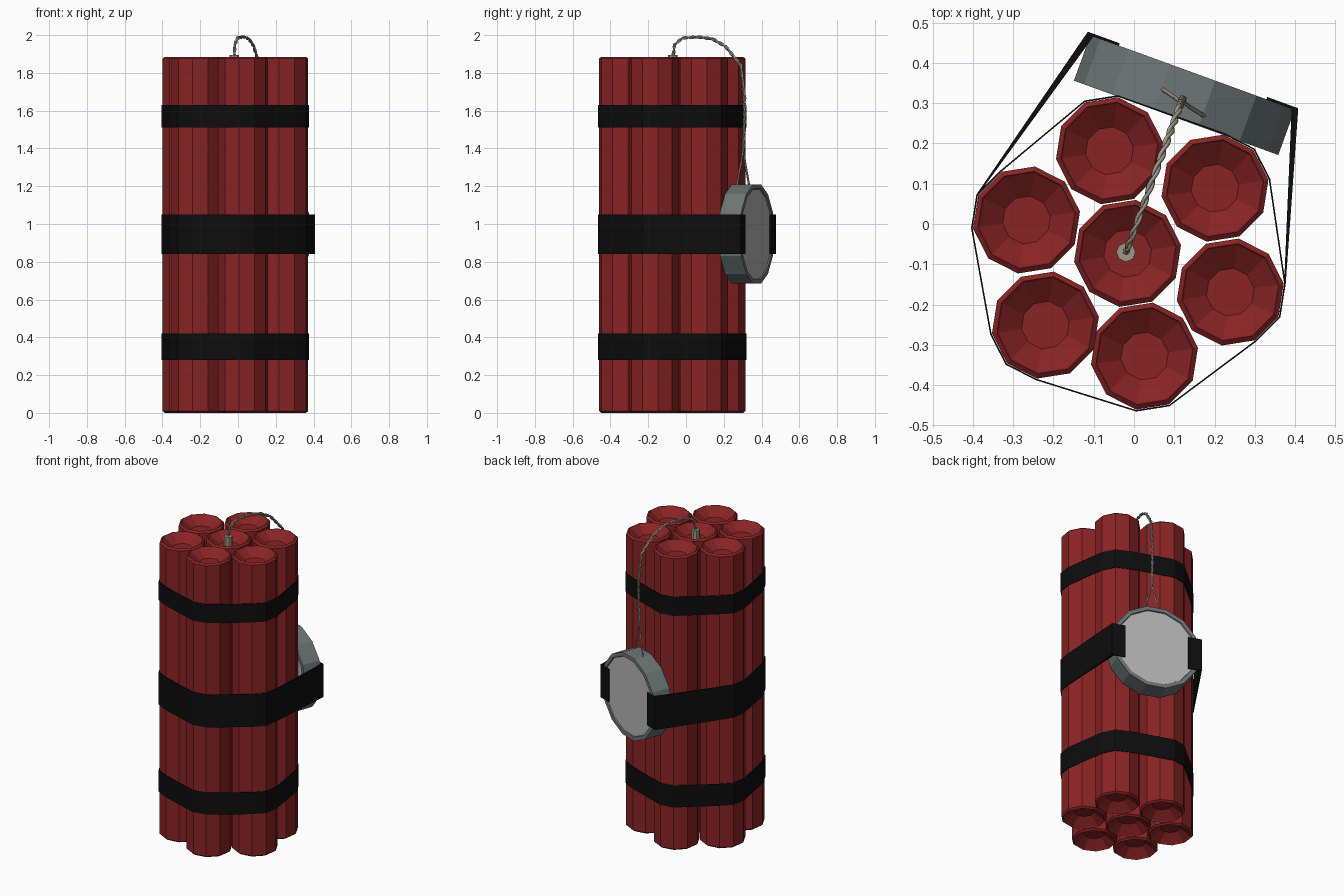
import bpy, bmesh, math
from mathutils import Vector, Matrix
from mathutils.geometry import convex_hull_2d

if "Cube" in bpy.data.objects:
    bpy.data.objects.remove(bpy.data.objects["Cube"])


def mat(name, rgb):
    m = bpy.data.materials.new(name)
    m.diffuse_color = (*rgb, 1)
    m.use_nodes = True
    m.node_tree.nodes["Principled BSDF"].inputs["Base Color"].default_value = m.diffuse_color
    return m


RED = mat("dark red", (0.25, 0.017, 0.017))
BLACK = mat("strap black", (0.004, 0.004, 0.004))
STEEL = mat("casing grey", (0.15, 0.18, 0.18))
PALE = mat("face grey", (0.47, 0.47, 0.47))
WIRE = mat("wire beige", (0.34, 0.31, 0.24))


def finish(name, bm, mats):
    bmesh.ops.recalc_face_normals(bm, faces=bm.faces)
    me = bpy.data.meshes.new(name)
    bm.to_mesh(me)
    bm.free()
    for m in mats:
        me.materials.append(m)
    ob = bpy.data.objects.new(name, me)
    bpy.context.collection.objects.link(ob)
    return ob


def lathe(name, profile, sides, mats, matrix=Matrix(), turn=0.0, cap_mat=0):
    """Spin (radius, height) pairs about local z, capping both ends."""
    bm = bmesh.new()
    rings = []
    for r, h in profile:
        rings.append([bm.verts.new(matrix @ Vector((
            r * math.cos(turn + k * math.tau / sides),
            r * math.sin(turn + k * math.tau / sides), h))) for k in range(sides)])
    for a, b in zip(rings, rings[1:]):
        for k in range(sides):
            j = (k + 1) % sides
            bm.faces.new((a[k], a[j], b[j], b[k]))
    for ring in (rings[0], rings[-1]):
        bm.faces.new(ring).material_index = cap_mat
    return finish(name, bm, mats)


def ribbon(name, outer, inner, z0, z1, closed):
    """Upright band between two plan outlines."""
    bm = bmesh.new()
    rows = [[bm.verts.new((p[0], p[1], z)) for p, z in
             ((o, z0), (o, z1), (i, z1), (i, z0))] for o, i in zip(outer, inner)]
    pairs = list(zip(rows, rows[1:]))
    if closed:
        pairs.append((rows[-1], rows[0]))
    else:
        bm.faces.new(rows[0])
        bm.faces.new(rows[-1])
    for a, b in pairs:
        for k in range(4):
            j = (k + 1) % 4
            bm.faces.new((a[k], a[j], b[j], b[k]))
    return finish(name, bm, [BLACK])


# Seven ten-sided sticks with dished ends
R, TOP, TURN = 0.1344, 1.885, math.radians(9)
centers = [(-0.016, -0.073), (-0.061, 0.182), (0.201, 0.089), (0.239, -0.169),
           (0.026, -0.328), (-0.22, -0.251), (-0.267, 0.01)]
half = [(0.06, 0.05), (0.118, 0.006), (0.122, 0.0), (R, 0.01)]
profile = half + [(r, TOP - h) for r, h in reversed(half)]
for n, (x, y) in enumerate(centers):
    lathe(f"stick_{n + 1}", profile, 10, [RED], Matrix.Translation((x, y, 0)), TURN)

# Plan outline around the bundle
rim = [Vector((x + R * math.cos(TURN + k * math.tau / 10),
               y + R * math.sin(TURN + k * math.tau / 10)))
       for x, y in centers for k in range(10)]
mid = Vector((-0.016, -0.08))


def hull(points):
    return [points[i] for i in convex_hull_2d(points)]


def grow(p, d):
    return p + (p - mid).normalized() * d


# Lower and upper straps
loop = hull(rim)
for name, z0, z1 in (("lower_strap", 0.28, 0.42), ("upper_strap", 1.51, 1.63)):
    ribbon(name, [grow(p, 0.005) for p in loop], [grow(p, 0.001) for p in loop], z0, z1, True)

# Round timer case on the back, with pale faces set inside a thin lip
ang = math.radians(-20)
U = Vector((math.cos(ang), math.sin(ang), 0))
N = Vector((-math.sin(ang), math.cos(ang), 0))
C = Vector((0.125, 0.32, 0.947))
frame = Matrix((U, Vector((0, 0, 1)), N)).transposed().to_4x4()
frame.translation = C
lathe("timer_case", [(0.243, -0.053), (0.246, -0.06), (0.27, -0.06),
                     (0.27, 0.06), (0.246, 0.06), (0.243, 0.053)],
      14, [STEEL, PALE], frame, 0, 1)


def plan(u, n):
    return (C + U * u + N * n).to_2d()


# Middle strap: around the bundle, out to the case, ending in tabs on its face
left, right = plan(-0.279, 0.066), plan(0.277, 0.066)
path = hull(rim + [left, right])
start = math.atan2(left.y, left.x)
path.sort(key=lambda p: (math.atan2(p.y, p.x) - start + 1e-4) % math.tau)
body = path[1:-1]
outer = [plan(-0.195, 0.066), left] + [grow(p, 0.005) for p in body] + [right, plan(0.195, 0.066)]
inner = ([plan(-0.195, 0.059), plan(-0.262, 0.059)] + [grow(p, 0.001) for p in body]
         + [plan(0.262, 0.059), plan(0.195, 0.059)])
ribbon("middle_strap", outer, inner, 0.84, 1.05, False)

# Fuse socket in the centre stick
lathe("fuse_socket", [(0.024, 1.83), (0.024, 1.895)], 8, [WIRE],
      Matrix.Translation((-0.02, -0.07, 0)))

# Twisted pair of wires, parting above the case
keys = [(-0.07, 1.88), (-0.06, 1.95), (-0.02, 1.985), (0.07, 1.99), (0.14, 1.98),
        (0.21, 1.94), (0.29, 1.84), (0.31, 1.68), (0.31, 1.55), (0.303, 1.38)]
pts = [Vector((-0.02 + (y + 0.07) * 0.37, y, z)) for y, z in keys]
side = Vector((0.938, -0.347, 0))
dense = []
for a, b in zip(pts, pts[1:]):
    steps = max(2, round((b - a).length / 0.012))
    dense += [(a.lerp(b, k / steps), (b - a).normalized()) for k in range(steps)]
ends = [(0.07, 0.335, 1.2), (0.175, 0.268, 1.2)]
for n, end in enumerate(ends):
    cu = bpy.data.curves.new(f"wire_{n + 1}", 'CURVE')
    cu.dimensions = '3D'
    cu.bevel_depth = 0.0055
    cu.bevel_resolution = 0
    cu.use_fill_caps = True
    line = []
    for k, (p, t) in enumerate(dense):
        w = k * 0.9 + n * math.pi
        line.append(p + 0.0045 * (side * math.cos(w) + t.cross(side) * math.sin(w)))
    line += [pts[-1].lerp(Vector(end), 0.35), Vector(end)]
    sp = cu.splines.new('POLY')
    sp.points.add(len(line) - 1)
    for q, p in zip(sp.points, line):
        q.co = (*p, 1)
    cu.materials.append(WIRE)
    bpy.context.collection.objects.link(bpy.data.objects.new(f"wire_{n + 1}", cu))
